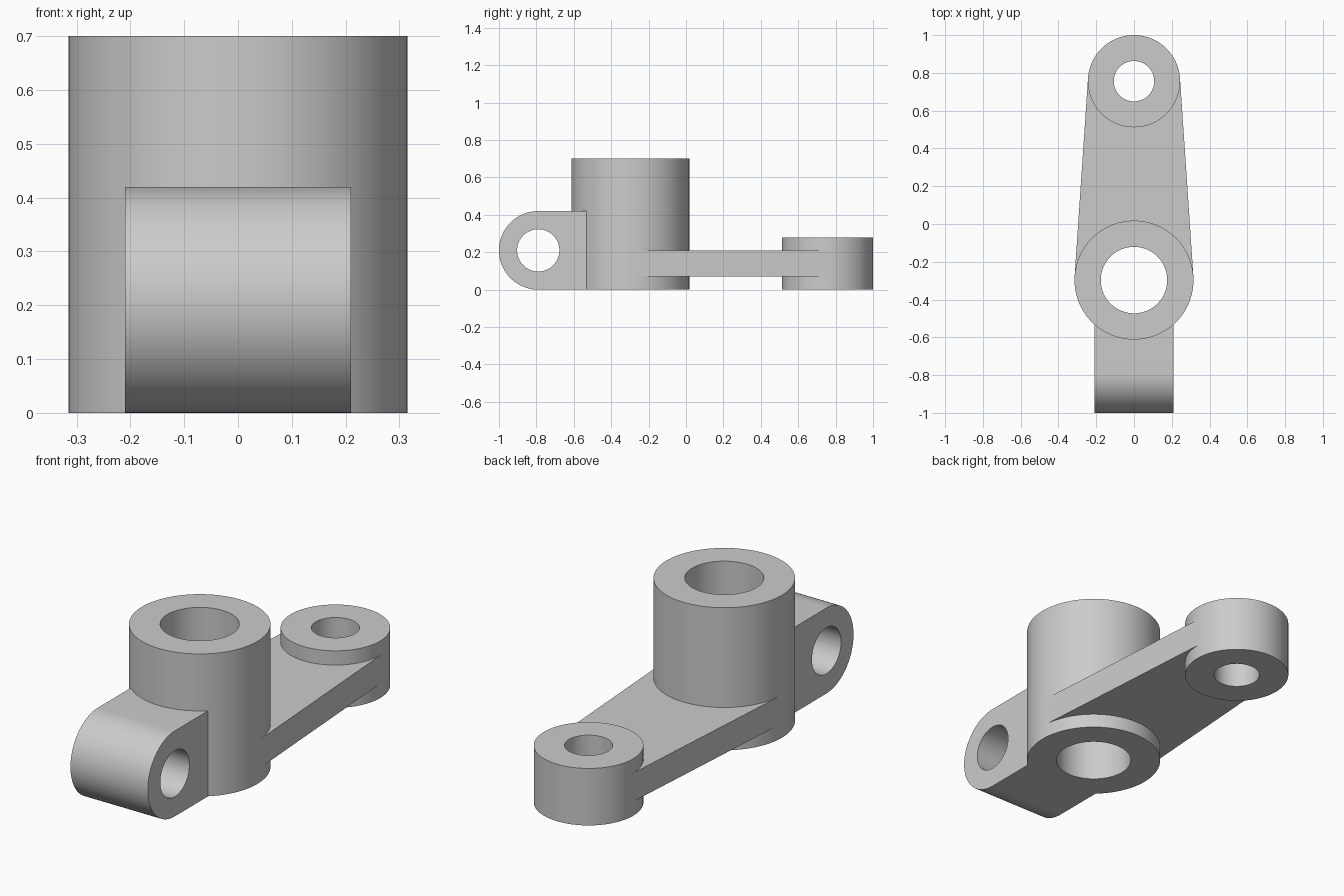
import bpy, bmesh, math

if "Cube" in bpy.data.objects:
    bpy.data.objects.remove(bpy.data.objects["Cube"])

SEG = 96
grey = bpy.data.materials.new("plain grey")
grey.diffuse_color = (0.6, 0.6, 0.6, 1)
grey.use_nodes = True
grey.node_tree.nodes["Principled BSDF"].inputs["Base Color"].default_value = grey.diffuse_color


def arc(cx, cy, r, a0=0.0, a1=2 * math.pi, n=SEG):
    full = abs(a1 - a0) > 6.28
    return [(cx + r * math.cos(a0 + (a1 - a0) * i / n),
             cy + r * math.sin(a0 + (a1 - a0) * i / n))
            for i in range(n if full else n + 1)]


def prism(name, loops, lo, hi, place=lambda u, v, w: (u, v, w)):
    """Extrude an outline (plus optional hole loops) from lo to hi."""
    bm = bmesh.new()
    caps = ([], [])
    for loop in loops:
        rings = []
        for w, cap in zip((lo, hi), caps):
            vs = [bm.verts.new(place(u, v, w)) for u, v in loop]
            cap += [bm.edges.new((vs[i - 1], vs[i])) for i in range(len(vs))]
            rings.append(vs)
        a, b = rings
        for i in range(len(a)):
            bm.faces.new((a[i - 1], a[i], b[i], b[i - 1]))
    for cap in caps:
        bmesh.ops.triangle_fill(bm, use_beauty=True, use_dissolve=False, edges=cap)
    bmesh.ops.recalc_face_normals(bm, faces=bm.faces[:])
    me = bpy.data.meshes.new(name)
    bm.to_mesh(me)
    bm.free()
    me.materials.append(grey)
    ob = bpy.data.objects.new(name, me)
    bpy.context.collection.objects.link(ob)
    bpy.ops.object.select_all(action='DESELECT')
    ob.select_set(True)
    bpy.context.view_layer.objects.active = ob
    bpy.ops.object.shade_smooth_by_angle(angle=math.radians(30))
    return ob


Y1, R1 = -0.297, 0.315   # large boss
Y2, R2 = 0.756, 0.244    # small boss

# Bosses with through bores
prism("large_boss", [arc(0, Y1, R1), arc(0, Y1, 0.176)], 0, 0.70)
prism("small_boss", [arc(0, Y2, R2), arc(0, Y2, 0.107)], 0, 0.28)

# Web with sides tangent to both bosses, ends buried in the boss walls
a = math.asin((R1 - R2) / (Y2 - Y1))
c, s = math.cos(a), math.sin(a)
web = [(R1 * c, Y1 + R1 * s), (R2 * c, Y2 + R2 * s)]
web += arc(0, Y2, R2 * 0.9, a, -math.pi - a, 48)
web += [(-R2 * c, Y2 + R2 * s), (-R1 * c, Y1 + R1 * s)]
web += arc(0, Y1, R1 * 0.9, math.pi - a, a, 48)
prism("connecting_web", [web], 0.07, 0.21)

# Rounded clevis lug with a cross hole, running along x
lug = arc(-0.79, 0.21, 0.21, math.pi / 2, 1.5 * math.pi, 48)
lug += [(-0.52, 0.0), (-0.52, 0.42)]
prism("side_lug", [lug, arc(-0.79, 0.21, 0.113)], -0.21, 0.21,
      place=lambda u, v, w: (w, u, v))
